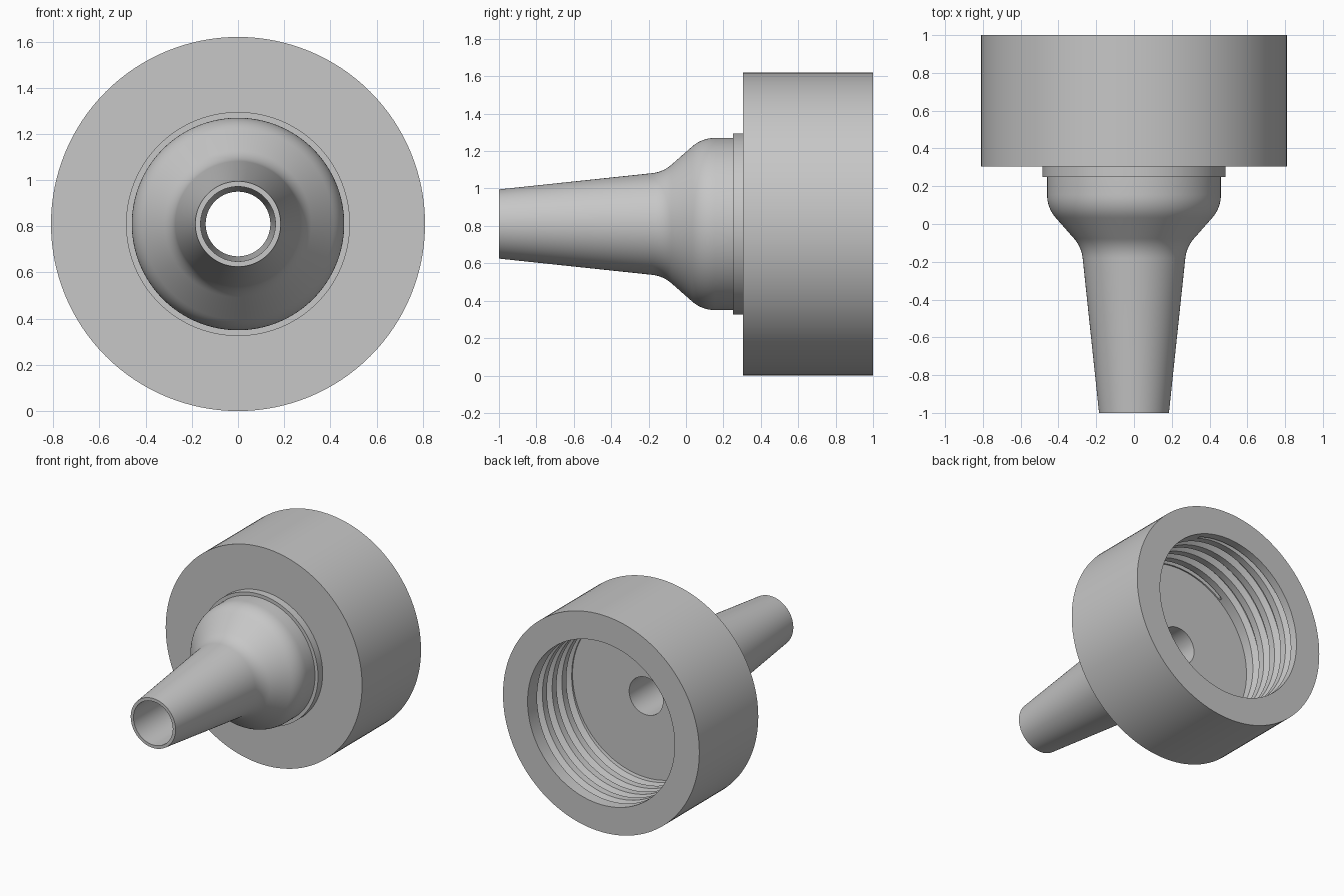
import bpy, bmesh
from math import cos, sin, pi, radians
from mathutils import Vector

SEG = 128
AXIS_Z = 0.81
FLOOR, FRONT, BACK = 0.47, 0.305, 1.0
CAP_R, MOUTH_R, BORE_R, COLLAR_R = 0.81, 0.607, 0.14, 0.485

cube = bpy.data.objects.get("Cube")
if cube:
    bpy.data.objects.remove(cube, do_unlink=True)

grey = bpy.data.materials.new("light grey")
grey.use_nodes = True
grey.diffuse_color = (0.57, 0.57, 0.57, 1)
bsdf = next(n for n in grey.node_tree.nodes if n.type == 'BSDF_PRINCIPLED')
bsdf.inputs["Base Color"].default_value = grey.diffuse_color


def plain(y, r):
    """A circular ring of the lathe."""
    return lambda a: (y, r)


def lathe(name, rings):
    """Join rings around the y axis; each ring maps an angle to (y, radius)."""
    bm = bmesh.new()
    rows = []
    for ring in rings:
        row = []
        for j in range(SEG + 1):
            a = 2 * pi * j / SEG
            y, r = ring(a)
            row.append(bm.verts.new((r * cos(a), y, AXIS_Z + r * sin(a))))
        rows.append(row)
    for p, q in zip(rows, rows[1:]):
        for j in range(SEG):
            bm.faces.new((p[j], p[j + 1], q[j + 1], q[j]))
    bmesh.ops.remove_doubles(bm, verts=bm.verts, dist=0.0001)
    mesh = bpy.data.meshes.new(name)
    bm.to_mesh(mesh)
    bm.free()
    mesh.materials.append(grey)
    ob = bpy.data.objects.new(name, mesh)
    bpy.context.collection.objects.link(ob)
    bpy.ops.object.select_all(action='DESELECT')
    ob.select_set(True)
    bpy.context.view_layer.objects.active = ob
    bpy.ops.object.shade_smooth_by_angle(angle=radians(30))
    return ob


def fillet(before, corner, after, size, steps=8):
    """Rounded profile corner."""
    c = Vector(corner)
    s = c + (Vector(before) - c).normalized() * size
    e = c + (Vector(after) - c).normalized() * size
    return [tuple(s * (1 - t) ** 2 + c * 2 * t * (1 - t) + e * t * t)
            for t in (i / steps for i in range(steps + 1))]


# Nozzle: collar, rounded shoulder, tapered spout and bore
collar_back, shoulder, neck, tip = (0.25, 0.46), (0.085, 0.46), (-0.122, 0.278), (-1, 0.185)
profile = [(FRONT, COLLAR_R), (0.25, COLLAR_R), collar_back]
profile += fillet(collar_back, shoulder, neck, 0.07)
profile += fillet(shoulder, neck, tip, 0.06)
profile += [tip, (-1, 0.162), (FLOOR, BORE_R)]
lathe("nozzle", [plain(*p) for p in profile])

# Cap: floor, threaded wall, rim, outer wall and front face
PITCH, DEPTH = 0.115, 0.04
THREAD_START, THREAD_END = FLOOR + 0.01, 0.94


def thread(turn, offset, depth):
    """One helical row of the thread, fading out at both ends."""
    def ring(a):
        y = THREAD_START + PITCH * (turn + offset - a / (2 * pi))
        if y <= THREAD_START:
            return THREAD_START, MOUTH_R
        if y >= THREAD_END:
            return THREAD_END, MOUTH_R
        return y, MOUTH_R + depth
    return ring


groove = [(0.0, 0), (0.2, DEPTH), (0.35, DEPTH), (0.55, 0)]
rings = [plain(FLOOR, BORE_R), plain(FLOOR, MOUTH_R), plain(THREAD_START, MOUTH_R)]
rings += [thread(k, o, d) for k in range(6) for o, d in groove]
rings += [plain(THREAD_END, MOUTH_R), plain(BACK, MOUTH_R), plain(BACK, CAP_R),
          plain(FRONT, CAP_R), plain(FRONT, COLLAR_R)]
lathe("threaded_cap", rings)
